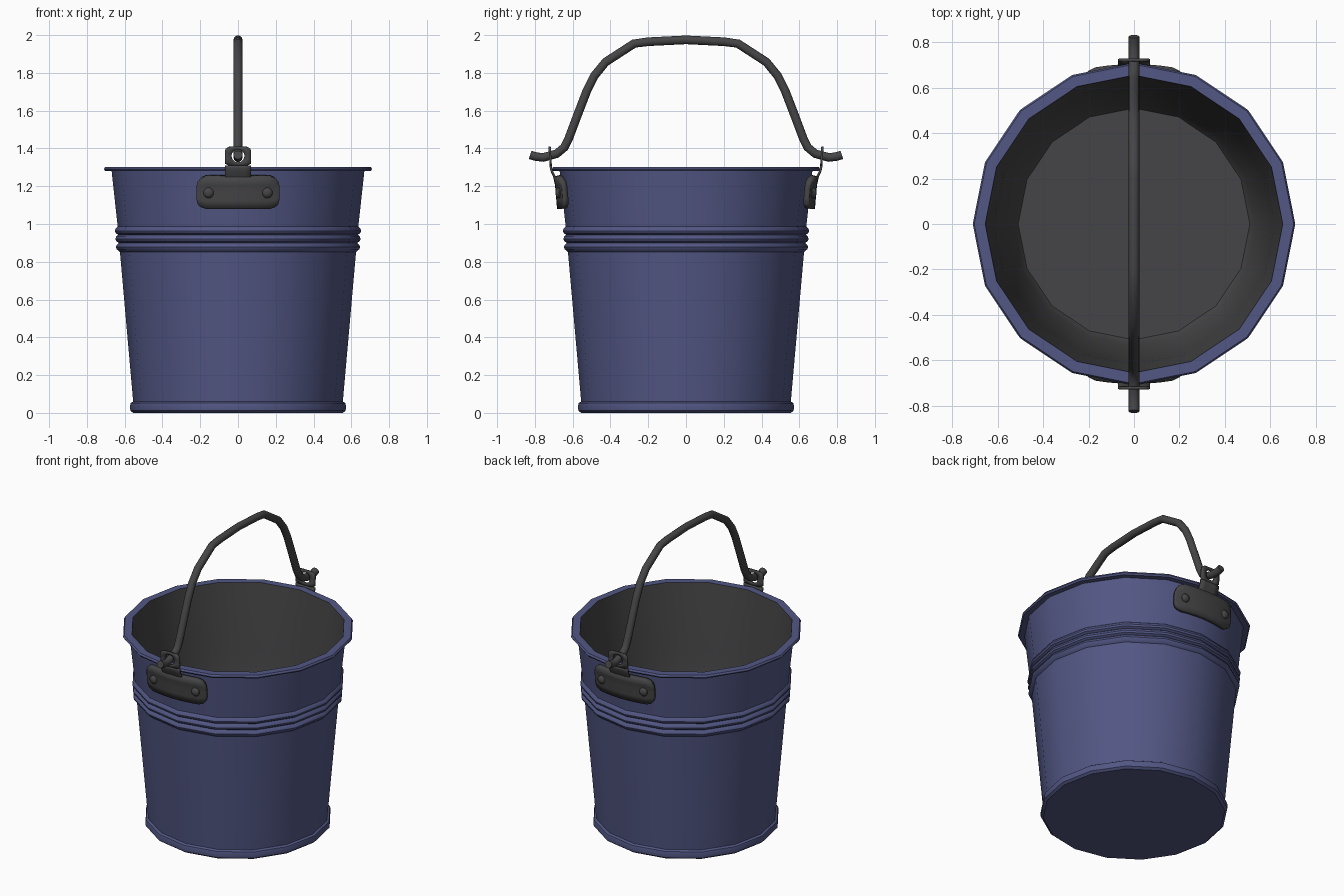
import bpy, bmesh, math
from mathutils import Vector

if "Cube" in bpy.data.objects:
    bpy.data.objects.remove(bpy.data.objects["Cube"])


def material(name, rgb):
    m = bpy.data.materials.new(name)
    m.diffuse_color = (*rgb, 1)
    m.use_nodes = True
    m.node_tree.nodes["Principled BSDF"].inputs["Base Color"].default_value = m.diffuse_color
    return m


BLUE = material("blue_enamel", (0.085, 0.095, 0.23))
GREY = material("dark_grey_metal", (0.06, 0.06, 0.063))


def finish(name, bm, mats, angle=35):
    mesh = bpy.data.meshes.new(name)
    bmesh.ops.recalc_face_normals(bm, faces=bm.faces)
    bm.to_mesh(mesh)
    bm.free()
    for m in mats:
        mesh.materials.append(m)
    ob = bpy.data.objects.new(name, mesh)
    bpy.context.collection.objects.link(ob)
    bpy.ops.object.select_all(action='DESELECT')
    bpy.context.view_layer.objects.active = ob
    ob.select_set(True)
    bpy.ops.object.shade_smooth_by_angle(angle=math.radians(angle))
    return ob


def mirror_y(ob):
    ob.modifiers.new("other_side", 'MIRROR').use_axis = (False, True, False)


# Bucket: outer profile, rolled rim, inner wall (radius, height)
SIDES = 16
outer = [(0.555, 0.0), (0.57, 0.012), (0.572, 0.035), (0.568, 0.052), (0.555, 0.06), (0.625, 0.852)]
for k in range(3):
    z = 0.858 + 0.043 * k
    r = 0.63 + 0.003 * k
    outer += [(r + 0.012, z + 0.008), (r + 0.016, z + 0.02), (r + 0.012, z + 0.032), (r + 0.001, z + 0.042)]
outer += [(0.669, 1.28), (0.703, 1.28), (0.71, 1.29), (0.703, 1.302), (0.655, 1.302)]
inner = [(0.62, 0.98), (0.61, 0.855), (0.535, 0.10), (0.51, 0.06)]

bm = bmesh.new()
rings = [[bm.verts.new((r * math.cos(a), r * math.sin(a), z))
          for a in (2 * math.pi * i / SIDES for i in range(SIDES))] for r, z in outer + inner]
for k in range(len(rings) - 1):
    for i in range(SIDES):
        j = (i + 1) % SIDES
        f = bm.faces.new((rings[k][i], rings[k][j], rings[k + 1][j], rings[k + 1][i]))
        f.material_index = int(k >= len(outer) - 1)
bm.faces.new(rings[0])
bm.faces.new(rings[-1]).material_index = 1
finish("bucket", bm, [BLUE, GREY])


# Bracket surface depth: wraps the wall, then bends out past the rim
def depth(x, z):
    wall = -math.sqrt((0.69 + 0.085 * (z - 1.165)) ** 2 - x * x)
    t = min(max((z - 1.22) / 0.08, 0), 1)
    t = t * t * (3 - 2 * t)
    return wall * (1 - t) + (-0.724 - 0.06 * (z - 1.34)) * t


def thicken(ob, t):
    mod = ob.modifiers.new("thickness", 'SOLIDIFY')
    mod.thickness = t
    mod.offset = -1


def grid(bm, columns):
    cols = [[bm.verts.new((x, depth(x, z), z)) for x, z in c] for c in columns]
    for a, b in zip(cols, cols[1:]):
        for i in range(len(a) - 1):
            bm.faces.new((a[i], b[i], b[i + 1], a[i + 1]))


# Riveted plates with rounded corners
W, Z0, Z1, CR = 0.22, 1.08, 1.25, 0.05
xs = [-W, -W + 0.007, -W + 0.02, -W + CR, -0.12, -0.06, 0]
xs += [-x for x in reversed(xs[:-1])]
columns = []
for x in xs:
    d = max(0, abs(x) - (W - CR))
    cut = CR - math.sqrt(max(0, CR * CR - d * d))
    lo, hi = Z0 + cut, Z1 - cut
    columns.append([(x, lo + (hi - lo) * i / 4) for i in range(5)])
bm = bmesh.new()
grid(bm, columns)
plate = finish("bracket_plate", bm, [GREY])
thicken(plate, 0.03)
mirror_y(plate)

# Upright tabs with a hole for the handle
HW, HZ, HR = 0.07, 1.36, 0.034
bm = bmesh.new()
grid(bm, [[(HW * s, 1.23 + 0.08 * i / 5) for i in range(6)] for s in (-1, -0.5, 0, 0.5, 1)])
hole, edge = [], []
N = 24
for i in range(N):
    a = 2 * math.pi * i / N
    c, s = math.cos(a), math.sin(a)
    p = 5 if s > 0 else 60
    k = (abs(c / HW) ** p + abs(s / 0.05) ** p) ** (-1 / p)
    for ring, r in ((hole, HR), (edge, k)):
        x, z = r * c, HZ + r * s
        ring.append(bm.verts.new((x, depth(x, z), z)))
for i in range(N):
    j = (i + 1) % N
    bm.faces.new((hole[i], hole[j], edge[j], edge[i]))
tab = finish("bracket_tab", bm, [GREY])
thicken(tab, 0.012)
mirror_y(tab)

# Rivets
bm = bmesh.new()
for x in (-0.155, 0.155):
    made = bmesh.ops.create_uvsphere(bm, u_segments=12, v_segments=8, radius=0.028)["verts"]
    for v in made:
        v.co = Vector((v.co.x + x, v.co.y * 0.7 + depth(x, 1.165), v.co.z + 1.165))
mirror_y(finish("rivets", bm, [GREY]))

# Handle: round bar swept along a mirrored path in the y-z plane
half = [(-0.825, 1.366), (-0.80, 1.358), (-0.757, 1.352), (-0.685, 1.372), (-0.645, 1.405), (-0.622, 1.45),
        (-0.575, 1.575), (-0.525, 1.705), (-0.485, 1.785), (-0.425, 1.858), (-0.275, 1.955), (-0.2, 1.965), (0, 1.975)]
path = [Vector((0, y, z)) for y, z in half]
path += [Vector((0, -p.y, p.z)) for p in reversed(path[:-1])]
bm = bmesh.new()
rings = []
for i, p in enumerate(path):
    t = (path[min(i + 1, len(path) - 1)] - path[max(i - 1, 0)]).normalized()
    n = Vector((1, 0, 0)).cross(t)
    rings.append([bm.verts.new(p + 0.024 * (math.cos(a) * Vector((1, 0, 0)) + math.sin(a) * n))
                  for a in (2 * math.pi * k / 10 for k in range(10))])
for a, b in zip(rings, rings[1:]):
    for k in range(10):
        m = (k + 1) % 10
        bm.faces.new((a[k], a[m], b[m], b[k]))
bm.faces.new(rings[0])
bm.faces.new(rings[-1])
finish("handle", bm, [GREY], 40)
